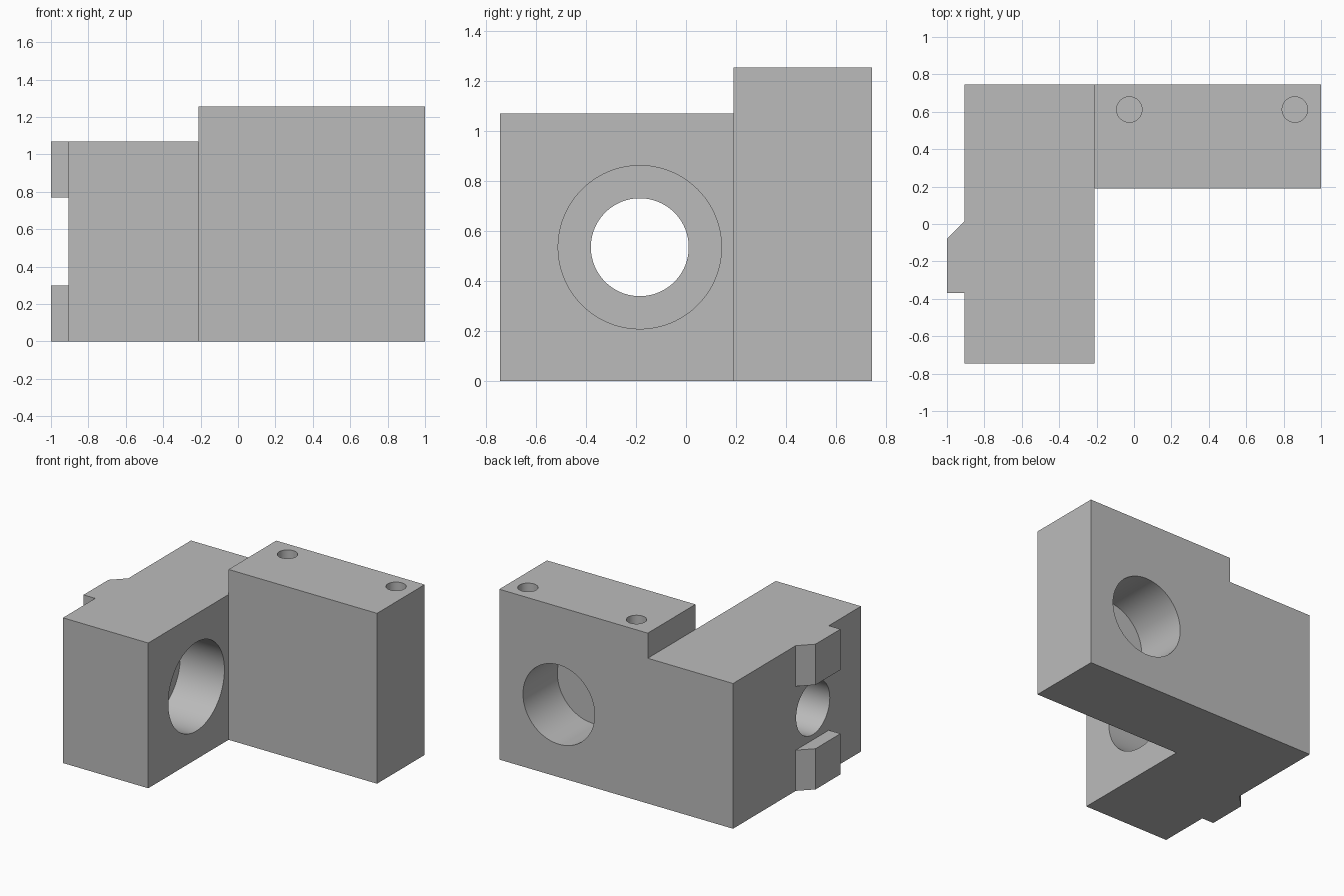
import bpy
import bmesh
import math
from mathutils import Matrix, Vector

default = bpy.data.objects.get("Cube")
if default:
    bpy.data.objects.remove(default, do_unlink=True)

grey = bpy.data.materials.new("machined_grey")
grey.use_nodes = True
colour = (0.5, 0.5, 0.5, 1)
grey.diffuse_color = colour
grey.node_tree.nodes["Principled BSDF"].inputs["Base Color"].default_value = colour


def add_object(name, bm):
    bmesh.ops.recalc_face_normals(bm, faces=bm.faces)
    mesh = bpy.data.meshes.new(name)
    bm.to_mesh(mesh)
    bm.free()
    mesh.materials.append(grey)
    obj = bpy.data.objects.new(name, mesh)
    bpy.context.collection.objects.link(obj)
    return obj


def prism(name, points, sweep):
    """Extrude a closed 3D outline along a vector."""
    bm = bmesh.new()
    face = bm.faces.new([bm.verts.new(p) for p in points])
    top = bmesh.ops.extrude_face_region(bm, geom=[face])["geom"]
    moved = [v for v in top if isinstance(v, bmesh.types.BMVert)]
    bmesh.ops.translate(bm, verts=moved, vec=sweep)
    return add_object(name, bm)


def cylinder(name, start, end, radius):
    """Cylinder between two points."""
    a, b = Vector(start), Vector(end)
    turn = (b - a).to_track_quat("Z", "Y").to_matrix().to_4x4()
    bm = bmesh.new()
    bmesh.ops.create_cone(bm, cap_ends=True, segments=96, radius1=radius,
                          radius2=radius, depth=(b - a).length,
                          matrix=Matrix.Translation((a + b) / 2) @ turn)
    return add_object(name, bm)


def cut(target, cutter):
    mod = target.modifiers.new("cut", "BOOLEAN")
    mod.operation = "DIFFERENCE"
    mod.solver = "EXACT"
    mod.object = cutter
    bpy.context.view_layer.objects.active = target
    bpy.ops.object.modifier_apply(modifier=mod.name)
    bpy.data.objects.remove(cutter, do_unlink=True)


LEFT, STEP, RIGHT = -0.905, -0.21, 1.0
FRONT, INNER, BACK = -0.745, 0.19, 0.745
LOW, HIGH = 1.07, 1.255
AXIS_Z, BORE_Y = 0.535, -0.185

# Stepped body, with its front corner removed to leave an L plan
outline = [(LEFT, 0), (RIGHT, 0), (RIGHT, HIGH), (STEP, HIGH), (STEP, LOW), (LEFT, LOW)]
body = prism("body", [(x, FRONT, z) for x, z in outline], (0, BACK - FRONT, 0))
corner = [(STEP, -1), (2, -1), (2, INNER), (STEP, INNER)]
cut(body, prism("corner_cutter", [(x, y, -1) for x, y in corner], (0, 0, 3)))

# Counterbored hole through the arm
cut(body, cylinder("bore_cutter", (-1.2, BORE_Y, AXIS_Z), (0, BORE_Y, AXIS_Z), 0.196))
cut(body, cylinder("counterbore_cutter", (STEP - 0.36, BORE_Y, AXIS_Z),
                   (0, BORE_Y, AXIS_Z), 0.327))

# Blind pocket in the back face
cut(body, cylinder("pocket_cutter", (0.515, BACK - 0.4, AXIS_Z), (0.515, 1, AXIS_Z), 0.292))

# Two small blind holes in the top
for x in (-0.025, 0.86):
    cut(body, cylinder("top_hole_cutter", (x, 0.612, HIGH - 0.35), (x, 0.612, 1.5), 0.068))

# Chamfered lugs above and below the bore
lug = [(LEFT, 0.015), (-1, -0.08), (-1, -0.37), (LEFT, -0.37)]
parts = [body]
for name, z in (("lower_lug", 0), ("upper_lug", LOW - 0.3)):
    parts.append(prism(name, [(x, y, z) for x, y in lug], (0, 0, 0.3)))

# Smooth bores, crisp edges
bpy.ops.object.select_all(action="DESELECT")
for part in parts:
    part.select_set(True)
bpy.context.view_layer.objects.active = body
bpy.ops.object.shade_smooth_by_angle(angle=math.radians(30))
